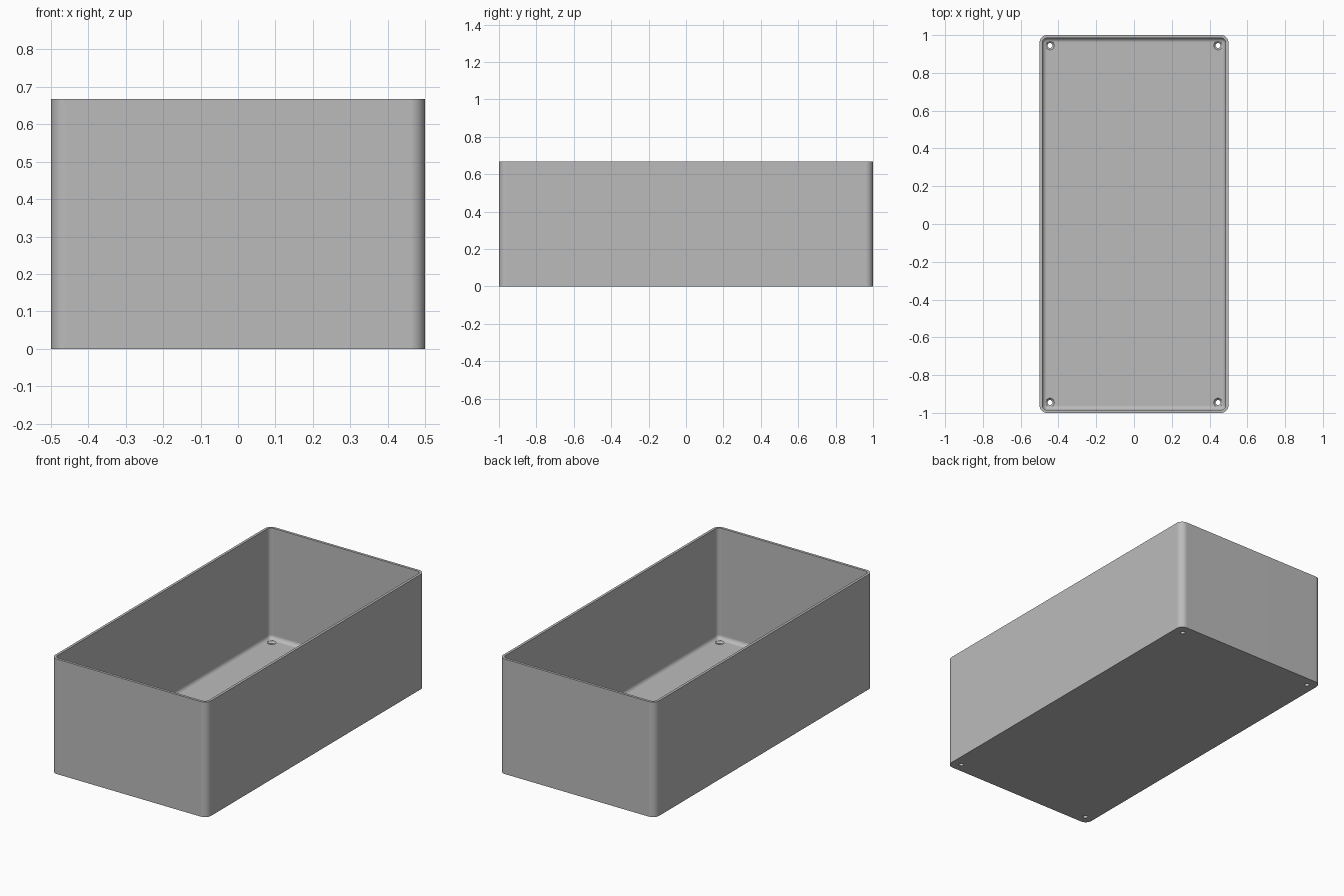
import bpy, bmesh, math
from mathutils import Matrix

if "Cube" in bpy.data.objects:
    bpy.data.objects.remove(bpy.data.objects["Cube"], do_unlink=True)

HALF_X, HALF_Y, HEIGHT = 0.5, 1.0, 0.667
WALL, FLOOR = 0.015, 0.024
CORNER, FILLET = 0.04, 0.024
HOLE_X, HOLE_Y = 0.445, 0.945
HOLE_R, SINK_R = 0.013, 0.023
SEG = 10

grey = bpy.data.materials.new("light grey")
grey.use_nodes = True
colour = (0.5, 0.5, 0.5, 1)
grey.diffuse_color = colour
grey.node_tree.nodes["Principled BSDF"].inputs["Base Color"].default_value = colour


def ring(bm, inset, z):
    """Rounded rectangle of vertices, set in from the outer wall."""
    r = max(CORNER - inset, 0.001)
    cx, cy = HALF_X - inset - r, HALF_Y - inset - r
    verts = []
    for corner, (sx, sy) in enumerate([(1, 1), (-1, 1), (-1, -1), (1, -1)]):
        for i in range(SEG + 1):
            a = math.pi / 2 * (corner + i / SEG)
            verts.append(bm.verts.new((sx * cx + r * math.cos(a),
                                       sy * cy + r * math.sin(a), z)))
    return verts


def new_object(name, bm):
    bmesh.ops.recalc_face_normals(bm, faces=bm.faces)
    mesh = bpy.data.meshes.new(name)
    bm.to_mesh(mesh)
    bm.free()
    mesh.materials.append(grey)
    obj = bpy.data.objects.new(name, mesh)
    bpy.context.collection.objects.link(obj)
    return obj


# Open tray: outer wall, rim, inner wall, rounded inner foot, floor
section = [(0, 0), (0, HEIGHT), (WALL, HEIGHT)]
for i in range(SEG + 1):
    a = math.pi / 2 * i / SEG
    section.append((WALL + FILLET * (1 - math.cos(a)),
                    FLOOR + FILLET * (1 - math.sin(a))))
bm = bmesh.new()
rings = [ring(bm, inset, z) for inset, z in section]
for low, high in zip(rings, rings[1:]):
    for i in range(len(low)):
        j = (i + 1) % len(low)
        bm.faces.new((low[i], low[j], high[j], high[i]))
bm.faces.new(rings[0][::-1])
bm.faces.new(rings[-1])
box = new_object("open_box", bm)

# Countersunk screw holes in the four floor corners
bm = bmesh.new()
sink = SINK_R - HOLE_R
levels = [(HOLE_R, -0.02), (HOLE_R, FLOOR - sink), (SINK_R, FLOOR), (SINK_R, FLOOR + 0.03)]
for sx in (-1, 1):
    for sy in (-1, 1):
        loops = []
        for r, z in levels:
            circle = bmesh.ops.create_circle(
                bm, segments=32, radius=r,
                matrix=Matrix.Translation((sx * HOLE_X, sy * HOLE_Y, z)))
            loops.append(circle["verts"])
        for low, high in zip(loops, loops[1:]):
            for i in range(32):
                j = (i + 1) % 32
                bm.faces.new((low[i], low[j], high[j], high[i]))
        bm.faces.new(loops[0][::-1])
        bm.faces.new(loops[-1])
cutter = new_object("screw_hole_cutter", bm)
cutter.hide_render = True

bpy.ops.object.select_all(action="DESELECT")
box.select_set(True)
bpy.context.view_layer.objects.active = box
cut = box.modifiers.new("screw_holes", "BOOLEAN")
cut.operation = "DIFFERENCE"
cut.solver = "EXACT"
cut.object = cutter
bpy.ops.object.modifier_apply(modifier=cut.name)
bpy.data.objects.remove(cutter, do_unlink=True)

# Smooth rounded corners with flat walls and crisp edges
bpy.ops.object.shade_smooth_by_angle(angle=math.radians(35))
weighted = box.modifiers.new("flat_walls", "WEIGHTED_NORMAL")
weighted.keep_sharp = True
